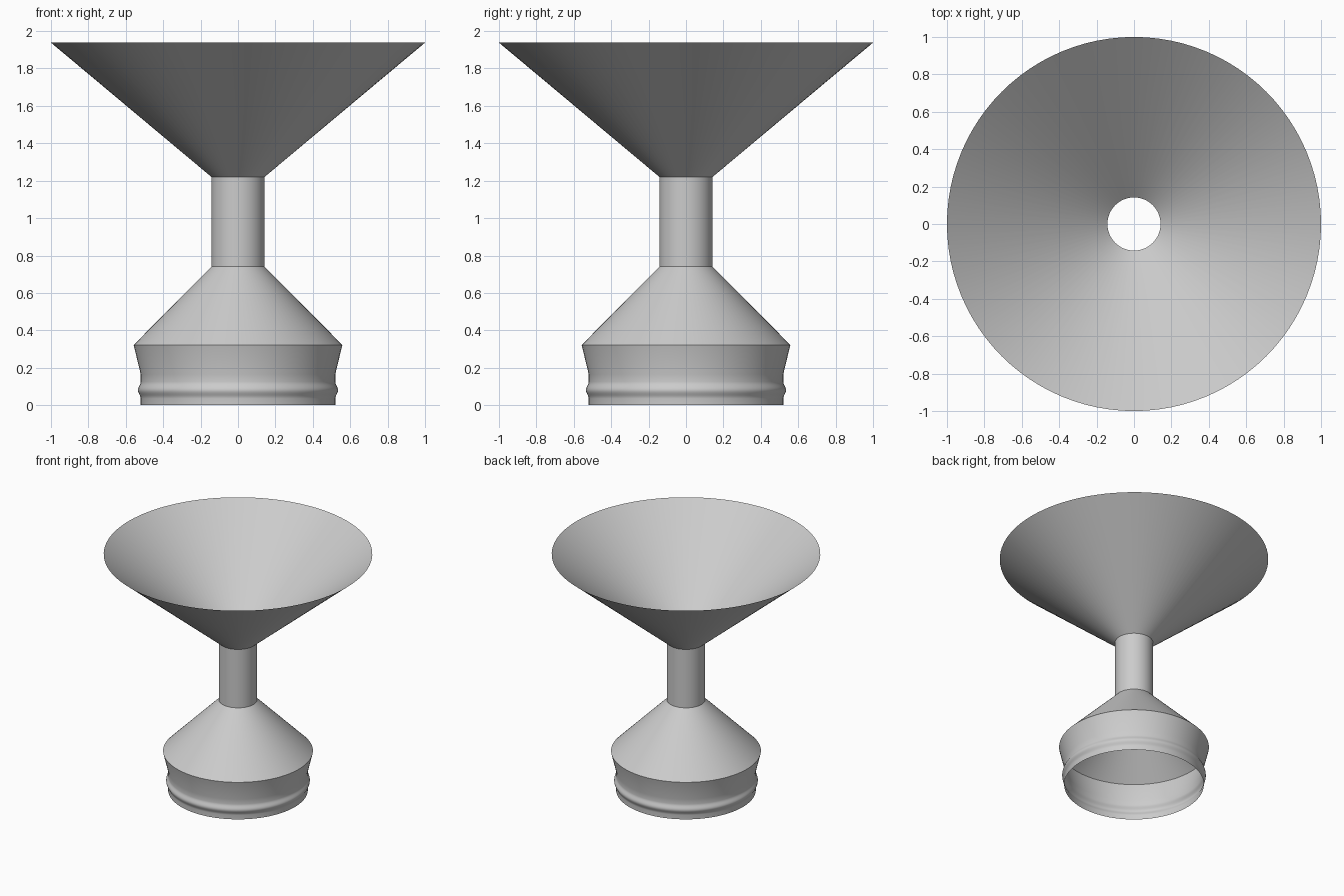
import bpy
import math

cube = bpy.data.objects.get("Cube")
if cube:
    bpy.data.objects.remove(cube, do_unlink=True)

SIDES = 96

metal = bpy.data.materials.new("light_grey_metal")
metal.use_nodes = True
GREY = (0.6, 0.6, 0.6, 1)
metal.diffuse_color = GREY
metal.node_tree.nodes["Principled BSDF"].inputs["Base Color"].default_value = GREY


def lathe(name, profile):
    """Open sheet turned around the z axis from (radius, height) points."""
    verts = [(r * math.cos(2 * math.pi * s / SIDES), r * math.sin(2 * math.pi * s / SIDES), z)
             for r, z in profile for s in range(SIDES)]
    faces = []
    for ring in range(len(profile) - 1):
        low, high = ring * SIDES, (ring + 1) * SIDES
        for s in range(SIDES):
            n = (s + 1) % SIDES
            faces.append((low + s, low + n, high + n, high + s))
    mesh = bpy.data.meshes.new(name)
    mesh.from_pydata(verts, [], faces)
    mesh.materials.append(metal)
    obj = bpy.data.objects.new(name, mesh)
    bpy.context.collection.objects.link(obj)
    bpy.ops.object.select_all(action="DESELECT")
    obj.select_set(True)
    bpy.context.view_layer.objects.active = obj
    bpy.ops.object.shade_smooth_by_angle(angle=math.radians(35))
    return obj


NECK, COLLAR, SHOULDER = 0.142, 0.52, 0.558

# Collar with a rounded sealing bead, flaring out to the shoulder
STEPS = 12
bead = [(COLLAR + 0.0075 * (1 - math.cos(2 * math.pi * i / STEPS)), 0.035 + 0.09 * i / STEPS)
        for i in range(STEPS + 1)]
lathe("collar", [(COLLAR, 0)] + bead + [(COLLAR, 0.165), (SHOULDER, 0.322)])

# Cone, neck and wide open funnel
lathe("lower_cone", [(SHOULDER, 0.322), (NECK, 0.74)])
lathe("neck_pipe", [(NECK, 0.74), (NECK, 1.22)])
lathe("funnel", [(NECK, 1.22), (1.0, 1.938)])
